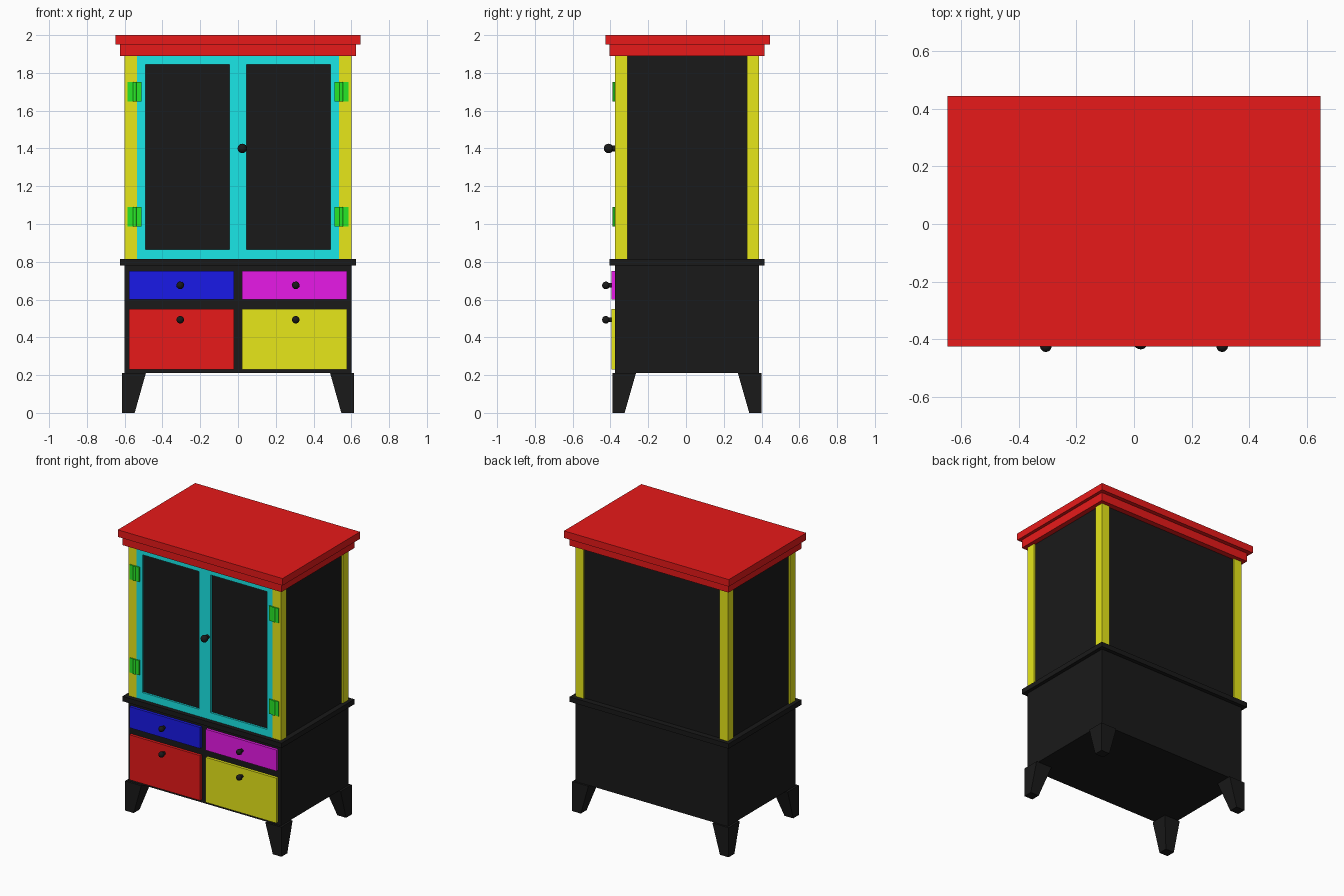
import bpy, bmesh
from math import pi

if "Cube" in bpy.data.objects:
    bpy.data.objects.remove(bpy.data.objects["Cube"])

COLORS = {
    "black": (0.01, 0.01, 0.01), "red": (0.8, 0.01, 0.01), "yellow": (0.8, 0.8, 0.01),
    "cyan": (0.01, 0.8, 0.8), "blue": (0.01, 0.01, 0.8), "magenta": (0.8, 0.01, 0.8),
    "green": (0.02, 0.8, 0.02),
}
MATS = {}
for key, rgb in COLORS.items():
    MATS[key] = bpy.data.materials.new(key)
    MATS[key].diffuse_color = (*rgb, 1)


def finish(name, bm, color):
    bmesh.ops.recalc_face_normals(bm, faces=bm.faces)
    mesh = bpy.data.meshes.new(name)
    bm.to_mesh(mesh)
    bm.free()
    mesh.materials.append(MATS[color])
    ob = bpy.data.objects.new(name, mesh)
    bpy.context.collection.objects.link(ob)
    return ob


def add_box(bm, x, y, z):
    verts = bmesh.ops.create_cube(bm, size=1)["verts"]
    for v in verts:
        v.co = [r[0] if c < 0 else r[1] for c, r in zip(v.co, (x, y, z))]
    return verts


def box(name, x, y, z, color):
    bm = bmesh.new()
    add_box(bm, x, y, z)
    return finish(name, bm, color)


def smooth(ob):
    bpy.ops.object.select_all(action='DESELECT')
    ob.select_set(True)
    bpy.context.view_layer.objects.active = ob
    bpy.ops.object.shade_smooth_by_angle(angle=0.7)


def rod(name, loc, radius, length, color, rot=(0, 0, 0)):
    bm = bmesh.new()
    bmesh.ops.create_cone(bm, cap_ends=True, segments=16, radius1=radius,
                          radius2=radius, depth=length)
    ob = finish(name, bm, color)
    ob.location, ob.rotation_euler = loc, rot
    smooth(ob)


def knob(name, x, z, y_ball, y_base, r):
    bm = bmesh.new()
    bmesh.ops.create_uvsphere(bm, u_segments=20, v_segments=12, radius=r)
    ob = finish(name, bm, "black")
    ob.location = (x, y_ball, z)
    smooth(ob)
    rod(name + "_stem", (x, (y_ball + y_base) / 2, z), r * 0.6,
        y_base - y_ball, "black", (pi / 2, 0, 0))


def mirrored(s, a, b):
    return tuple(sorted((s * a, s * b)))


# Lower chest, counter slab and stepped cornice
box("lower_chest", (-0.6, 0.6), (-0.375, 0.387), (0.21, 0.78), "black")
box("counter_slab", (-0.625, 0.625), (-0.405, 0.415), (0.78, 0.815), "black")
box("cornice_lower", (-0.625, 0.625), (-0.405, 0.415), (1.89, 1.95), "red")
box("cornice_upper", (-0.648, 0.648), (-0.425, 0.445), (1.95, 2.0), "red")

# Upper cabinet core, its faces slightly recessed between the posts
box("upper_cabinet", (-0.588, 0.588), (-0.36, 0.375), (0.815, 1.89), "black")

FRONT, BACK = (-0.375, -0.31), (0.322, 0.387)
for sx, side in ((-1, "left"), (1, "right")):
    for end, py, oy, ty, by in (("front", FRONT, -0.39, -0.265, -0.325),
                                ("back", BACK, 0.4, 0.275, 0.335)):
        # Corner post
        box(f"{end}_{side}_post", mirrored(sx, 0.535, 0.6), py, (0.815, 1.89), "yellow")
        # Foot with straight outer faces and tapered inner faces
        bm = bmesh.new()
        add_box(bm, mirrored(sx, 0.488, 0.615), sorted((oy, ty)), (0, 0.21))
        for v in bm.verts:
            if v.co.z < 0.1:
                if abs(v.co.x) < 0.55:
                    v.co.x = sx * 0.547
                if abs(v.co.y) < 0.3:
                    v.co.y = by
        finish(f"{end}_{side}_foot", bm, "black")

    # Door frame around the recessed dark panel
    bm = bmesh.new()
    y = (-0.374, -0.35)
    add_box(bm, mirrored(sx, 0, 0.046), y, (0.815, 1.89))
    add_box(bm, mirrored(sx, 0.49, 0.535), y, (0.815, 1.89))
    add_box(bm, mirrored(sx, 0.046, 0.49), y, (0.815, 0.866))
    add_box(bm, mirrored(sx, 0.046, 0.49), y, (1.845, 1.89))
    finish(f"{side}_door_frame", bm, "cyan")

    # Hinges: two leaves and a barrel
    for zc, level in ((1.038, "lower"), (1.701, "upper")):
        name = f"{side}_{level}_hinge"
        z = (zc - 0.052, zc + 0.052)
        bm = bmesh.new()
        add_box(bm, mirrored(sx, 0.51, 0.538), (-0.382, -0.37), z)
        add_box(bm, mirrored(sx, 0.556, 0.585), (-0.382, -0.37), z)
        finish(name + "_leaves", bm, "green")
        rod(name + "_barrel", (sx * 0.547, -0.377, zc), 0.011, 0.104, "green")

    # Drawers
    colors = ("blue", "red") if sx < 0 else ("magenta", "yellow")
    for level, z, kz, col in (("upper", (0.6, 0.75), 0.675, colors[0]),
                              ("lower", (0.23, 0.55), 0.493, colors[1])):
        box(f"{side}_{level}_drawer", mirrored(sx, 0.022, 0.578), (-0.394, -0.36), z, col)
        knob(f"{side}_{level}_drawer_knob", sx * 0.306, kz, -0.424, -0.39, 0.02)

# Door knob
knob("door_knob", 0.023, 1.4, -0.41, -0.37, 0.025)

for m in bpy.data.materials:
    if m.users and not m.is_grease_pencil:
        m.use_nodes = True
        m.node_tree.nodes["Principled BSDF"].inputs["Base Color"].default_value = m.diffuse_color
